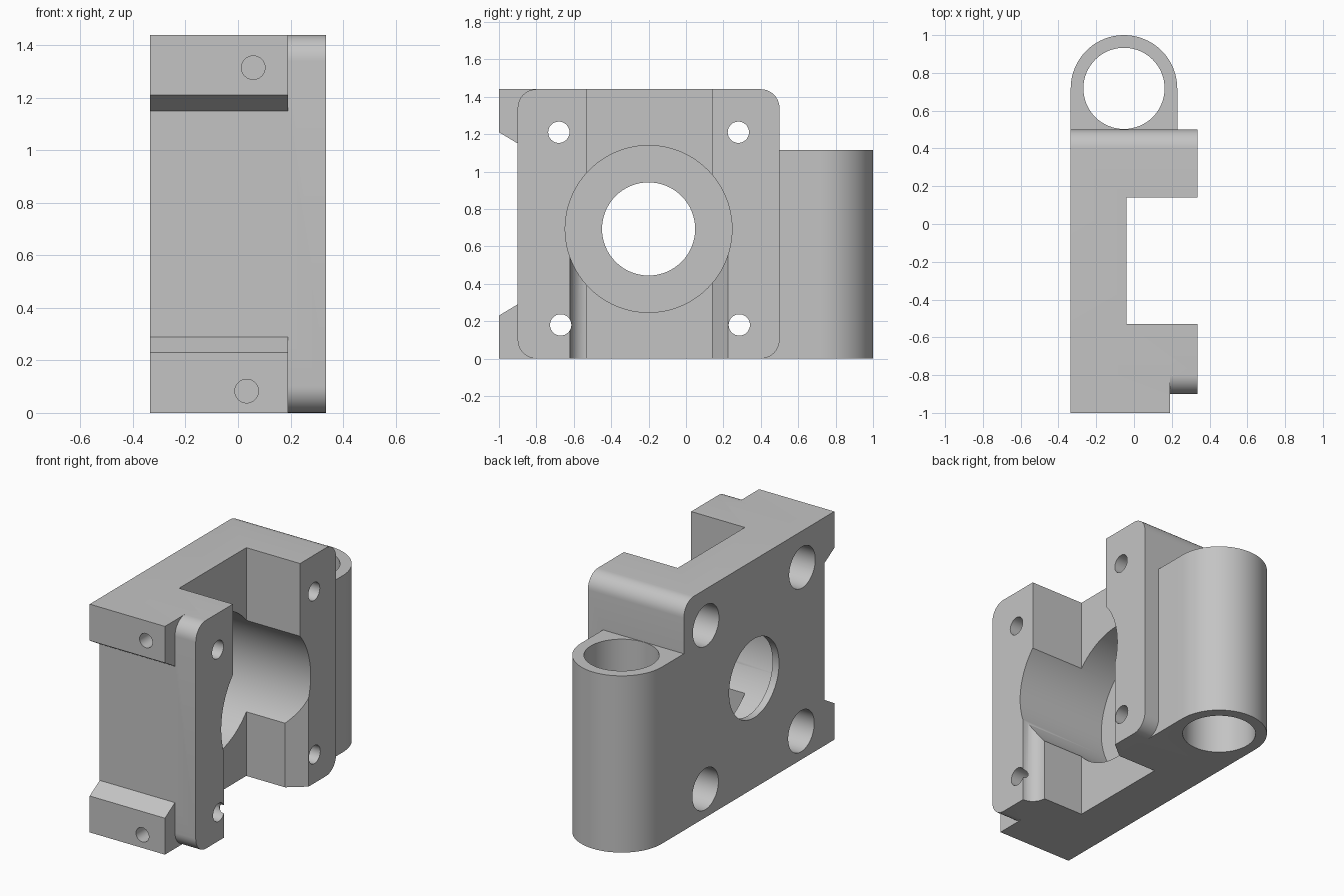
import bpy, bmesh
from math import pi, cos, sin, radians
from mathutils import Vector

cube = bpy.data.objects.get("Cube")
if cube:
    bpy.data.objects.remove(cube, do_unlink=True)

H = 1.44            # height of the block
BACK, FACE = -0.335, 0.335   # mounting side and open side along x

grey = bpy.data.materials.new("light grey")
grey.use_nodes = True
grey.diffuse_color = (0.55, 0.55, 0.55, 1)
grey.node_tree.nodes["Principled BSDF"].inputs["Base Color"].default_value = grey.diffuse_color


def prism(name, points, axis, lo, hi):
    """Extrude a 2D outline along an axis: x uses (y, z), y uses (x, z), z uses (x, y)."""
    place = {"x": lambda a, b, t: (t, a, b),
             "y": lambda a, b, t: (a, t, b),
             "z": lambda a, b, t: (a, b, t)}[axis]
    bm = bmesh.new()
    face = bm.faces.new([bm.verts.new(place(a, b, lo)) for a, b in points])
    new = bmesh.ops.extrude_face_region(bm, geom=[face])["geom"]
    shift = Vector(place(0, 0, hi - lo))
    bmesh.ops.translate(bm, vec=shift, verts=[v for v in new if isinstance(v, bmesh.types.BMVert)])
    bmesh.ops.recalc_face_normals(bm, faces=bm.faces)
    mesh = bpy.data.meshes.new(name)
    bm.to_mesh(mesh)
    bm.free()
    mesh.materials.append(grey)
    obj = bpy.data.objects.new(name, mesh)
    bpy.context.collection.objects.link(obj)
    return obj


def arc(a, b, r, start, end, n):
    angles = [radians(start + (end - start) * i / n) for i in range(n + 1)]
    return [(a + r * cos(t), b + r * sin(t)) for t in angles]


def circle(a, b, r, n=64):
    return arc(a, b, r, 0, 360, n)[:-1]


def rect(a0, a1, b0, b1):
    return [(a0, b0), (a1, b0), (a1, b1), (a0, b1)]


def combine(target, tool, operation):
    mod = target.modifiers.new(operation.lower(), "BOOLEAN")
    mod.operation = operation
    mod.solver = "EXACT"
    mod.object = tool
    bpy.context.view_layer.objects.active = target
    bpy.ops.object.modifier_apply(modifier=mod.name)
    bpy.data.objects.remove(tool, do_unlink=True)


# Main block with rounded corners
r = 0.1
outline = []
for y, z, start in [(0.5 - r, r, -90), (0.5 - r, H - r, 0),
                    (-0.9 + r, H - r, 90), (-0.9 + r, r, 180)]:
    outline += arc(y, z, r, start, start + 90, 10)
block = prism("bearing_block", outline, "x", BACK, FACE)

# Wedge lugs at the front, top and bottom
lug = [(-1, H), (-1, 1.21), (-0.9, 1.15), (-0.7, 1.15), (-0.7, H)]
for name, points in [("top_lug", lug), ("bottom_lug", [(y, H - z) for y, z in lug])]:
    combine(block, prism(name, points, "x", BACK, 0.19), "UNION")

# Vertical sleeve at the back
sx, sy, sr = -0.053, 0.718, 0.282
sleeve = [(BACK, 0.3)] + arc(sx, sy, sr, 180, 0, 40) + [(sx + sr, 0.3)]
combine(block, prism("rear_sleeve", sleeve, "z", 0, 1.115), "UNION")
combine(block, prism("sleeve_bore", circle(sx, sy, 0.215), "z", -0.1, 1.3), "DIFFERENCE")

# Channel on the open side, with relieved edges in the lower half
combine(block, prism("channel", rect(-0.04, 0.5, -0.53, 0.14), "z", -0.1, 1.6), "DIFFERENCE")
combine(block, prism("edge_groove", circle(FACE, -0.53, 0.09, 48), "z", -0.1, 0.69), "DIFFERENCE")
chamfer = [(0.23, 0.14), (FACE, 0.225), (0.45, 0.32), (0.45, 0.0), (0.23, 0.0)]
combine(block, prism("edge_chamfer", chamfer, "z", -0.1, 0.69), "DIFFERENCE")

# Stepped bearing bore
combine(block, prism("bearing_seat", circle(-0.2, 0.693, 0.446, 96), "x", -0.29, 0.5), "DIFFERENCE")
combine(block, prism("shaft_hole", circle(-0.2, 0.693, 0.249), "x", -0.5, 0), "DIFFERENCE")

# Counterbored corner holes
for y, z in [(-0.68, 1.21), (0.28, 1.21), (-0.67, 0.18), (0.285, 0.18)]:
    combine(block, prism("bolt_hole", circle(y, z, 0.057, 32), "x", -0.5, 0.5), "DIFFERENCE")
    combine(block, prism("counterbore", circle(y, z, 0.13, 48), "x", -0.5, 0.1), "DIFFERENCE")

# Small blind holes in the lugs
for x, z in [(0.058, 1.315), (0.033, 0.083)]:
    combine(block, prism("lug_hole", circle(x, z, 0.045, 32), "y", -1.1, -0.88), "DIFFERENCE")

# Smooth curved walls, keep edges crisp
bpy.ops.object.select_all(action="DESELECT")
block.select_set(True)
bpy.context.view_layer.objects.active = block
bpy.ops.object.shade_smooth_by_angle(angle=radians(30))
